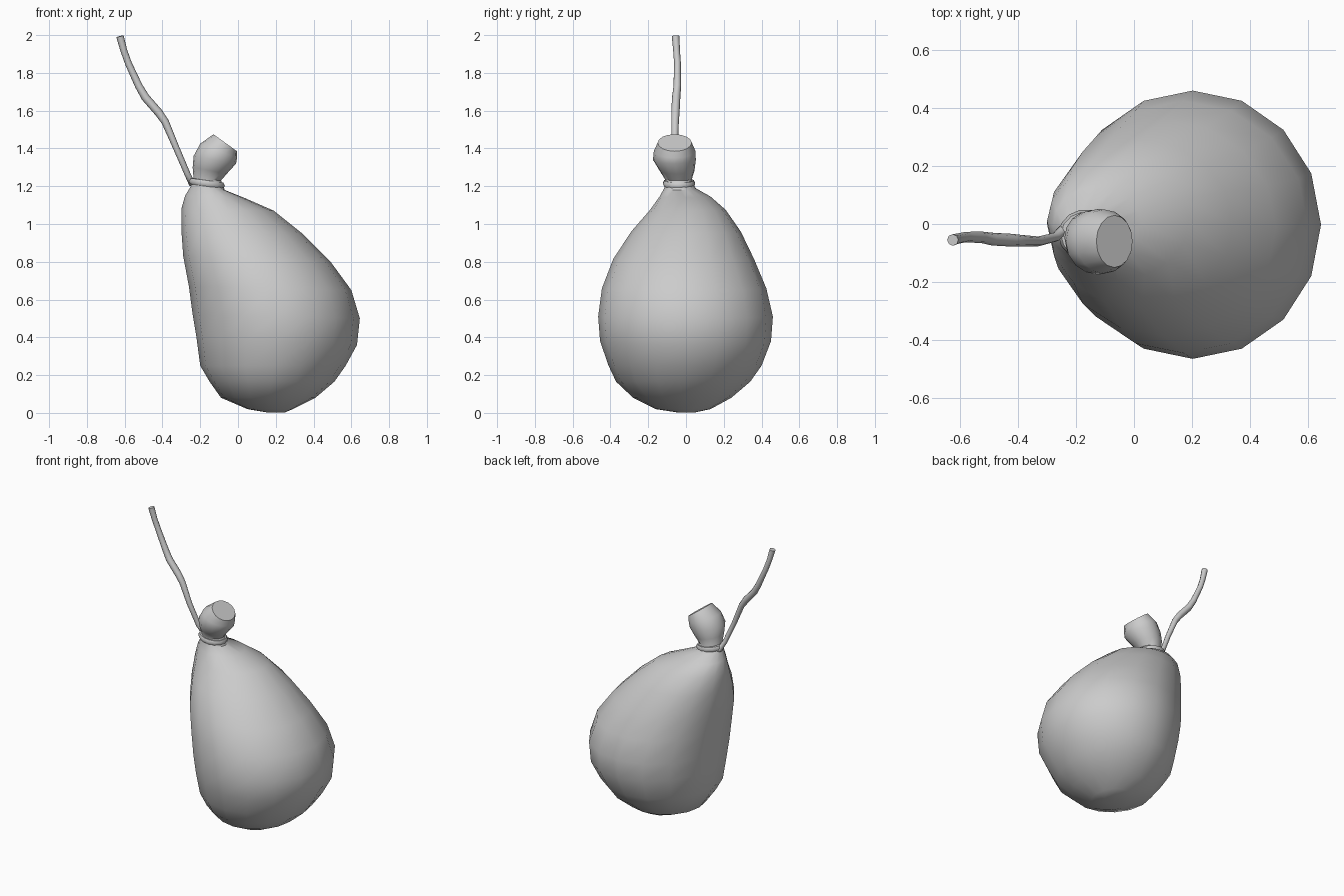
import bpy, bmesh, math
from mathutils import Vector

if "Cube" in bpy.data.objects:
    bpy.data.objects.remove(bpy.data.objects["Cube"])

grey = bpy.data.materials.new("plain grey")
grey.diffuse_color = (0.6, 0.6, 0.6, 1)
grey.use_nodes = True
grey.node_tree.nodes["Principled BSDF"].inputs["Base Color"].default_value = grey.diffuse_color


def loft(name, rings, angle, closed=False):
    """Skin a list of equal-length rings; cap the ends unless closed."""
    bm = bmesh.new()
    loops = [[bm.verts.new(p) for p in ring] for ring in rings]
    n = len(loops[0])
    pairs = list(zip(loops, loops[1:]))
    if closed:
        pairs.append((loops[-1], loops[0]))
    for a, b in pairs:
        for i in range(n):
            j = (i + 1) % n
            bm.faces.new((a[i], a[j], b[j], b[i]))
    if not closed:
        bm.faces.new(loops[0][::-1])
        bm.faces.new(loops[-1])
    bmesh.ops.recalc_face_normals(bm, faces=bm.faces)
    mesh = bpy.data.meshes.new(name)
    bm.to_mesh(mesh)
    bm.free()
    mesh.materials.append(grey)
    obj = bpy.data.objects.new(name, mesh)
    bpy.context.collection.objects.link(obj)
    bpy.ops.object.select_all(action='DESELECT')
    obj.select_set(True)
    bpy.context.view_layer.objects.active = obj
    bpy.ops.object.shade_smooth_by_angle(angle=math.radians(angle))
    return obj


def tilted_ring(xl, zl, xr, zr, y0, y1, n=16):
    """Oval through a left point, a right point and a depth range."""
    pts = []
    for i in range(n):
        a = 2 * math.pi * i / n
        t = (1 + math.cos(a)) / 2
        pts.append((xl + (xr - xl) * t, (y0 + y1) / 2 + (y1 - y0) / 2 * math.sin(a),
                    zl + (zr - zl) * t))
    return pts


def tube(name, path, n=8, closed=False):
    """Round tube along (x, y, z, radius) points."""
    rings = []
    count = len(path)
    for i, (x, y, z, r) in enumerate(path):
        if closed:
            a, b = path[i - 1], path[(i + 1) % count]
        else:
            a, b = path[max(i - 1, 0)], path[min(i + 1, count - 1)]
        d = (Vector(b[:3]) - Vector(a[:3])).normalized()
        ref = Vector((0, 0, 1)) if closed else Vector((0, 1, 0))
        u = d.cross(ref).normalized()
        v = d.cross(u)
        rings.append([Vector((x, y, z)) + r * (u * math.cos(2 * math.pi * k / n)
                      + v * math.sin(2 * math.pi * k / n)) for k in range(n)])
    return loft(name, rings, 60, closed)


# Leaning sack with its neck and gathered, slanted mouth
sack_profile = [
    (0.15, 0.003, 0.25, 0.003, -0.05, 0.05),
    (0.05, 0.02, 0.29, 0.02, -0.16, 0.13),
    (-0.09, 0.08, 0.41, 0.08, -0.28, 0.24),
    (-0.15, 0.165, 0.51, 0.165, -0.37, 0.34),
    (-0.20, 0.25, 0.57, 0.25, -0.41, 0.40),
    (-0.22, 0.40, 0.63, 0.36, -0.455, 0.45),
    (-0.24, 0.52, 0.645, 0.50, -0.465, 0.46),
    (-0.26, 0.67, 0.60, 0.65, -0.445, 0.425),
    (-0.29, 0.83, 0.49, 0.80, -0.385, 0.36),
    (-0.30, 0.97, 0.34, 0.95, -0.29, 0.29),
    (-0.30, 1.08, 0.19, 1.07, -0.19, 0.21),
    (-0.28, 1.15, 0.03, 1.14, -0.14, 0.13),
    (-0.25, 1.20, -0.07, 1.18, -0.115, 0.05),
    (-0.235, 1.24, -0.09, 1.23, -0.11, 0.03),
    (-0.24, 1.30, -0.06, 1.265, -0.14, 0.045),
    (-0.235, 1.36, -0.01, 1.32, -0.175, 0.052),
    (-0.20, 1.425, -0.005, 1.35, -0.17, 0.05),
    (-0.13, 1.475, -0.005, 1.385, -0.15, 0.03),
]
loft("sack", [tilted_ring(*row) for row in sack_profile], 45)

# Cord wound round the neck
wrap = []
for i in range(14):
    a = 2 * math.pi * i / 14
    wrap.append((-0.165 + 0.078 * math.cos(a), -0.037 + 0.07 * math.sin(a),
                 1.215 - 0.012 * math.cos(a), 0.018))
tube("neck_cord", wrap, 6, True)

# Loose cord end rising to the left
tube("loose_cord", [
    (-0.20, 0.00, 1.205, 0.016), (-0.245, -0.02, 1.215, 0.018),
    (-0.27, -0.045, 1.27, 0.016), (-0.33, -0.06, 1.41, 0.017),
    (-0.385, -0.058, 1.54, 0.020), (-0.42, -0.056, 1.59, 0.022),
    (-0.49, -0.052, 1.67, 0.022), (-0.525, -0.046, 1.73, 0.020),
    (-0.58, -0.045, 1.85, 0.018), (-0.605, -0.05, 1.92, 0.018),
    (-0.625, -0.055, 1.994, 0.020)])
